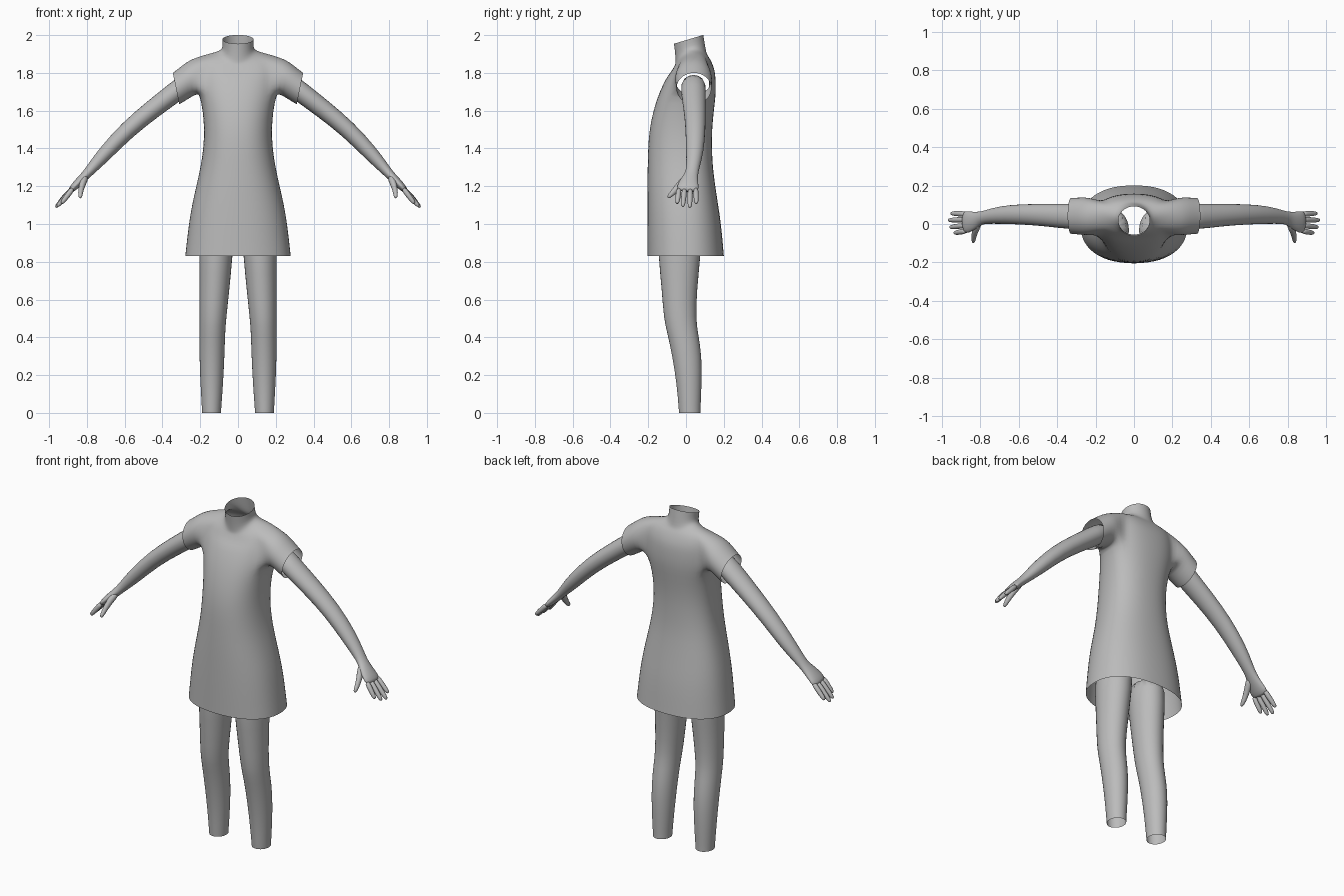
import bpy, bmesh, math
from mathutils import Vector

if "Cube" in bpy.data.objects:
    bpy.data.objects.remove(bpy.data.objects["Cube"])

grey = bpy.data.materials.new("plain grey")
grey.diffuse_color = (0.5, 0.5, 0.5, 1)
grey.use_nodes = True
grey.node_tree.nodes["Principled BSDF"].inputs["Base Color"].default_value = grey.diffuse_color


def finish(name, bm, mirror=False, level=1):
    bmesh.ops.recalc_face_normals(bm, faces=bm.faces)
    me = bpy.data.meshes.new(name)
    bm.to_mesh(me)
    bm.free()
    me.materials.append(grey)
    ob = bpy.data.objects.new(name, me)
    bpy.context.collection.objects.link(ob)
    for p in me.polygons:
        p.use_smooth = True
    if mirror:
        m = ob.modifiers.new("mirror", 'MIRROR')
        m.use_mirror_merge = False
    s = ob.modifiers.new("smooth", 'SUBSURF')
    s.levels = s.render_levels = level
    return ob


def bridge(bm, a, b, closed=True):
    n = len(a)
    for i in range(n if closed else n - 1):
        j = (i + 1) % n
        bm.faces.new((a[i], a[j], b[j], b[i]))


def tube(bm, stations, ref, n=12, flat=False, cap_start=False, cap_end=False):
    """Loft of elliptical rings; each station is x, y, z, radius along ref, other radius."""
    pts = [Vector(s[:3]) for s in stations]
    rings = []
    for i, s in enumerate(stations):
        t = Vector((0, 0, 1)) if flat else \
            (pts[min(i + 1, len(pts) - 1)] - pts[max(i - 1, 0)]).normalized()
        u = (ref - t * ref.dot(t)).normalized()
        v = t.cross(u)
        rings.append([bm.verts.new(pts[i] + u * s[3] * math.cos(2 * math.pi * k / n)
                                   + v * s[4] * math.sin(2 * math.pi * k / n)) for k in range(n)])
    for a, b in zip(rings, rings[1:]):
        bridge(bm, a, b)
    if cap_start:
        bm.faces.new(rings[0])
    if cap_end:
        bm.faces.new(rings[-1])


# Dress with neck: z, half width, centre y, front y, back y, tilt, side lift
N = 28
ROWS = [
    (0.83, .281, 0, -.205, .202, 0, 0), (0.85, .279, 0, -.205, .200, 0, 0),
    (1.0, .262, 0, -.206, .187, 0, 0),
    (1.1, .245, 0, -.206, .171, 0, 0), (1.2, .222, 0, -.206, .156, 0, 0),
    (1.3, .199, 0, -.204, .142, 0, 0), (1.4, .184, 0, -.202, .138, 0, 0),
    (1.5, .179, .005, -.195, .138, 0, 0), (1.6, .187, .015, -.174, .148, 0, 0),
    (1.68, .204, .03, -.148, .158, 0, 0), (1.735, .21, .035, -.124, .159, 0, 0),
    (1.785, .21, .04, -.100, .156, .03, .01), (1.818, .205, .04, -.078, .149, .1, .03),
    (1.858, .178, .04, -.060, .127, .2, .036), (1.872, .122, .035, -.056, .114, .25, .035),
    (1.887, .088, .028, -.055, .107, .28, .034), (1.93, .081, .022, -.058, .100, .3, .01),
    (1.978, .083, .016, -.064, .092, .3, 0),
]
bm = bmesh.new()
grid = []
for z, hw, yc, yf, yb, tilt, lift in ROWS:
    row = []
    e = 2 / 2.3 if z < 1.87 else 1
    for k in range(N):
        a = 2 * math.pi * k / N
        c, s = math.cos(a), math.sin(a)
        x = math.copysign(abs(c) ** e, c)
        d = math.copysign(abs(s) ** e, s)
        y = yc + d * ((yb - yc) if d > 0 else (yc - yf))
        row.append(bm.verts.new((hw * x, y, z + tilt * (y - yc) + lift * x * x)))
    grid.append(row)
LO, HI, W = 9, 13, 3           # armhole rows and half width in columns
for r in range(len(ROWS) - 1):
    for k in range(N):
        kk = (k + N // 4) % (N // 2) - N // 4   # column offset from the nearest side
        if LO <= r < HI and -W <= kk < W:
            continue
        j = (k + 1) % N
        bm.faces.new((grid[r][k], grid[r][j], grid[r + 1][j], grid[r + 1][k]))

# Short sleeves grown out of the armholes: x, y, z, depth, height
SLEEVE = [(.232, .04, 1.782, .099, .093), (.275, .041, 1.754, .098, .090),
          (.318, .042, 1.723, .095, .087), (.328, .042, 1.717, .094, .086)]
up = Vector((.2, 0, .98))
for side in (1, -1):
    col = lambda k: (k if side > 0 else N // 2 - k) % N
    loop = [grid[LO][col(k)] for k in range(-W, W)]
    loop += [grid[r][col(W)] for r in range(LO, HI)]
    loop += [grid[HI][col(k)] for k in range(W, -W, -1)]
    loop += [grid[r][col(-W)] for r in range(HI, LO, -1)]
    for x, y, z, ry, rz in SLEEVE:
        ring = []
        for j in range(len(loop)):
            a = math.radians(-144 + 18 * j)
            p = Vector((x, y + ry * math.cos(a), z)) + up * rz * math.sin(a)
            ring.append(bm.verts.new((side * p.x, p.y, p.z)))
        bridge(bm, loop, ring)
        loop = ring
finish("dress_and_neck", bm)

# Legs
bm = bmesh.new()
tube(bm, [(.14, .02, 0, .051, .058), (.14, .019, .02, .052, .059), (.139, .017, .15, .061, .067),
          (.138, .006, .3, .068, .08), (.136, -.017, .42, .069, .083), (.133, -.033, .5, .072, .087),
          (.125, -.035, .65, .081, .095), (.117, -.035, .83, .09, .114), (.112, -.03, 1.0, .098, .122)],
     Vector((1, 0, 0)), n=16, flat=True, cap_end=True)
finish("legs", bm, mirror=True)

# Arms running into the palms
Y = Vector((0, 1, 0))
bm = bmesh.new()
tube(bm, [(.24, .04, 1.77, .068, .058), (.33, .038, 1.70, .069, .056), (.45, .046, 1.61, .061, .052),
          (.585, .051, 1.50, .055, .048), (.70, .047, 1.378, .048, .042), (.765, .037, 1.305, .037, .032),
          (.80, .030, 1.265, .035, .025), (.83, .018, 1.235, .048, .024), (.865, .010, 1.20, .060, .021),
          (.89, .008, 1.172, .060, .016)], Y, cap_start=True, cap_end=True)
finish("arms", bm, mirror=True)

# Fingers and thumbs
bm = bmesh.new()
for y0, tip in ((-.036, (.935, -.047, 1.108)), (-.007, (.958, -.017, 1.092)),
                (.023, (.966, .020, 1.087)), (.052, (.952, .055, 1.108))):
    a, b = Vector((.872, y0, 1.192)), Vector(tip)
    tube(bm, [(*a.lerp(b, f), r, r) for f, r in ((0, .016), (.5, .0155), (.88, .013), (1, .007))],
         Y, n=8, cap_start=True, cap_end=True)
tube(bm, [(.805, .015, 1.255, .022, .024), (.822, -.025, 1.218, .02, .022), (.832, -.058, 1.178, .015, .017),
          (.835, -.085, 1.15, .013, .014), (.835, -.097, 1.138, .006, .007)],
     Vector((1, 0, 0)), n=8, cap_start=True, cap_end=True)
finish("fingers", bm, mirror=True)
